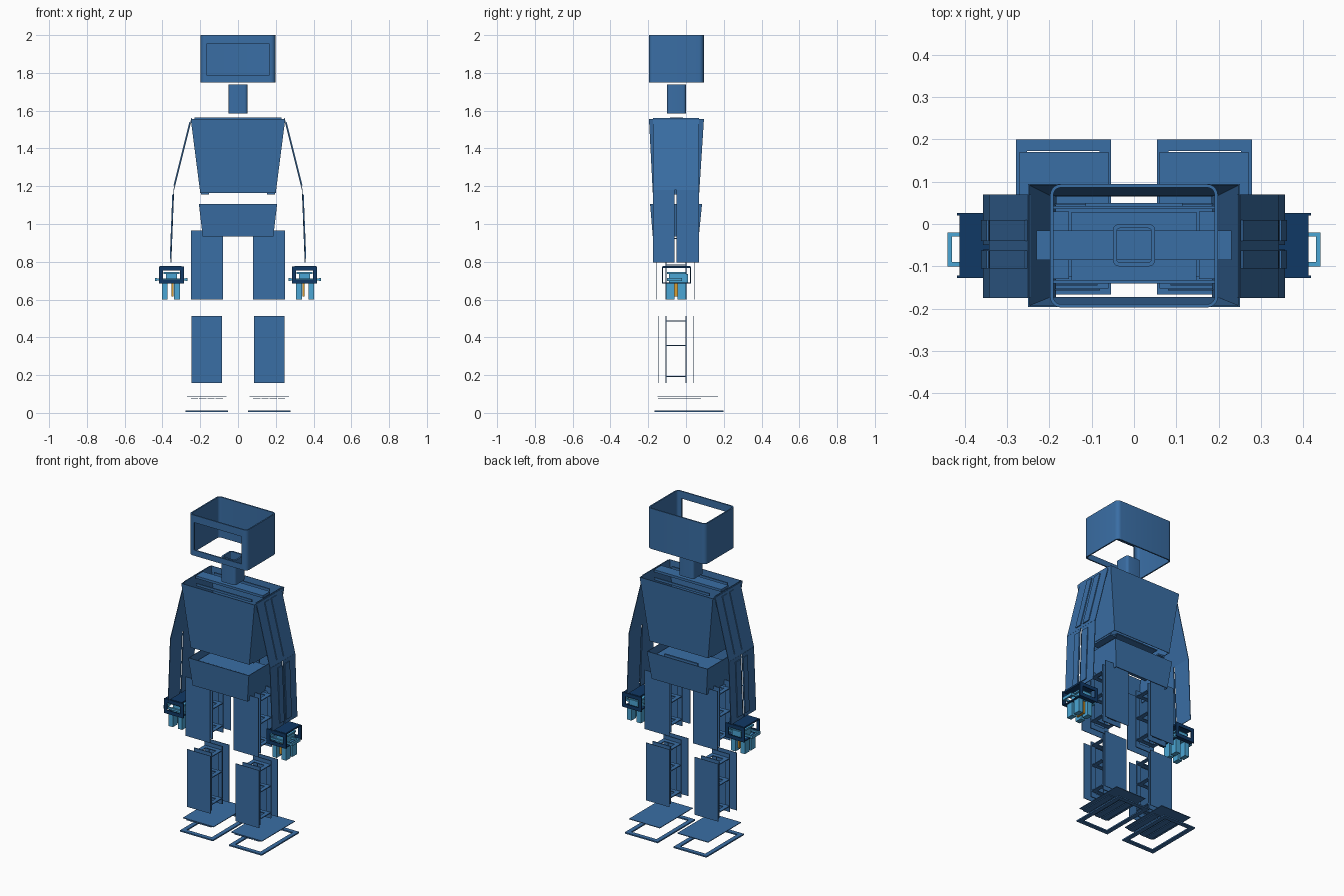
import bpy, bmesh, math
from mathutils import Vector

old = bpy.data.objects.get("Cube")
if old:
    bpy.data.objects.remove(old, do_unlink=True)


def material(name, rgb):
    m = bpy.data.materials.new(name)
    m.use_nodes = True
    m.diffuse_color = (*rgb, 1)
    m.node_tree.nodes["Principled BSDF"].inputs["Base Color"].default_value = (*rgb, 1)
    return m


steel = material("steel blue", (.042, .156, .376))
navy = material("navy", (.005, .04, .13))
sky = material("sky blue", (.07, .38, .66))
gold = material("gold", (.7, .34, .03))


def finish(name, bm, mat):
    mesh = bpy.data.meshes.new(name)
    bm.to_mesh(mesh)
    bm.free()
    mesh.materials.append(mat)
    ob = bpy.data.objects.new(name, mesh)
    bpy.context.scene.collection.objects.link(ob)
    return ob


def boxes(name, bounds, mat=steel):
    """One object out of boxes given as (x0, x1, y0, y1, z0, z1)."""
    bm = bmesh.new()
    for x0, x1, y0, y1, z0, z1 in bounds:
        vs = bmesh.ops.create_cube(bm, size=1)["verts"]
        for v in vs:
            v.co = ((x0 + x1) / 2 + v.co.x * (x1 - x0),
                    (y0 + y1) / 2 + v.co.y * (y1 - y0),
                    (z0 + z1) / 2 + v.co.z * (z1 - z0))
    return finish(name, bm, mat)


def pair(name, bounds, mat=steel):
    boxes("left_" + name, bounds, mat)
    boxes("right_" + name, [(-b[1], -b[0], *b[2:]) for b in bounds], mat)


def frame(b, axis, w):
    """Four bars of width w around the border of box b, open along axis."""
    i, j = [2 * k for k in range(3) if k != axis]
    out = []
    for low in (True, False):
        bar = list(b)
        bar[i + low] = b[i] + w if low else b[i + 1] - w
        if not low:
            bar = list(b)
            bar[i] = b[i + 1] - w
        out.append(bar)
        bar = list(b)
        bar[i], bar[i + 1] = b[i] + w, b[i + 1] - w
        if low:
            bar[j + 1] = b[j] + w
        else:
            bar[j] = b[j + 1] - w
        out.append(bar)
    return out


def outline(hx, y0, y1, r):
    if not r:
        return [(-hx, y0), (hx, y0), (hx, y1), (-hx, y1)]
    pts = []
    corners = [(-hx + r, y0 + r), (hx - r, y0 + r), (hx - r, y1 - r), (-hx + r, y1 - r)]
    for k, (cx, cy) in enumerate(corners):
        for s in range(6):
            a = math.pi + (k + s / 5) * math.pi / 2
            pts.append((cx + r * math.cos(a), cy + r * math.sin(a)))
    return pts


def tube(name, lower, upper, wall, r=0):
    """Open shell between two (z, half width, y0, y1) levels."""
    bm = bmesh.new()
    lo, hi = [[bm.verts.new((x, y, z)) for x, y in outline(hx, y0, y1, r)]
              for z, hx, y0, y1 in (lower, upper)]
    n = len(lo)
    for i in range(n):
        j = (i + 1) % n
        bm.faces.new((lo[i], lo[j], hi[j], hi[i]))
    ob = finish(name, bm, steel)
    bpy.ops.object.select_all(action="DESELECT")
    bpy.context.view_layer.objects.active = ob
    ob.select_set(True)
    mod = ob.modifiers.new("wall", "SOLIDIFY")
    mod.thickness, mod.offset = wall, -1
    bpy.ops.object.modifier_apply(modifier=mod.name)
    if r:
        bpy.ops.object.shade_smooth_by_angle()
    return ob


# Head shell with the face opening, and the neck
head = tube("head_shell", (1.75, .198, -.197, .094), (2, .198, -.197, .094), .008, .025)
cutter = boxes("face_cutter", [(-.163, .163, -.3, -.1, 1.785, 1.955)])
cut = head.modifiers.new("face", "BOOLEAN")
cut.object, cut.operation = cutter, "DIFFERENCE"
bpy.ops.object.modifier_apply(modifier=cut.name)
bpy.data.objects.remove(cutter, do_unlink=True)
tube("neck", (1.585, .05, -.1, 0), (1.738, .05, -.1, 0), .01, .015)

# Torso shells, wider at the top
tube("chest", (1.165, .2, -.176, .07), (1.555, .25, -.196, .095), .005)
tube("pelvis", (.935, .187, -.176, .068), (1.105, .207, -.19, .085), .005)

# Inner torso frame
boxes("shoulder_bar", [(-.23, .23, -.085, -.015, 1.55, 1.565)])
boxes("chest_rails", [(-.19, .19, y, y + .008, 1.535, 1.55) for y in (.035, -.14)])
boxes("chest_floor", [(-.147, .147, -.135, .028, 1.18, 1.186)])
boxes("chest_tabs", [(s * .175 - .022, s * .175 + .022, -.13, .03, 1.155, 1.165) for s in (-1, 1)])
boxes("pelvis_deck", [(-.185, .185, -.125, .04, 1.065, 1.071)])
boxes("pelvis_rail", [(-.115, .115, .04, .05, 1.07, 1.1)])


def strip(bm, a, b, y0, y1, t):
    """Slanted plate from a to b (x, z), t thick to the outside."""
    a, b = Vector((a[0], 0, a[1])), Vector((b[0], 0, b[1]))
    d = (b - a).normalized()
    n = Vector((-d.z, 0, d.x)) * t
    ring = [[bm.verts.new(p + Vector((0, y, 0))) for p in (a, b, b + n, a + n)] for y in (y0, y1)]
    bm.faces.new(ring[0])
    bm.faces.new(ring[1][::-1])
    for i in range(4):
        j = (i + 1) % 4
        bm.faces.new((ring[0][i], ring[1][i], ring[1][j], ring[0][j]))


# Arms: bent sheet plates with raised strips
shoulder, elbow, wrist = Vector((.243, 1.56)), Vector((.338, 1.18)), Vector((.353, .795))
for side, sx in (("left", 1), ("right", -1)):
    for part, a, b, spans in (
            ("upper_arm", shoulder, elbow, [(-.175, .07)]),
            ("forearm", elbow, wrist, [(-.175, -.06), (-.05, .07)])):
        bm = bmesh.new()
        for y0, y1 in spans:
            strip(bm, a, b, y0, y1, .004)
        for y0, y1 in ((-.105, -.062), (-.04, .01)):
            strip(bm, a.lerp(b, .06), a.lerp(b, .94), y0, y1, .009)
        for v in bm.verts:
            v.co.x *= sx
        bmesh.ops.recalc_face_normals(bm, faces=bm.faces)
        finish(side + "_" + part, bm, steel)

# Hands: open box of navy plates, with sky blue grip and fingers
pair("hand_cheeks", [p for y in (-.127, .02)
                     for p in frame((.285, .418, y, y + .006, .685, .775), 1, .022)], navy)
pair("hand_top", [(.3, .412, -.121, .02, .767, .777)], navy)
pair("hand_base", frame((.3, .412, -.121, .02, .685, .691), 2, .02), navy)
pair("hand_core", [(.322, .382, -.09, .01, .69, .735),
                   (.31, .395, -.1, 0, .735, .745)], sky)
pair("hand_grip", [(.27, .435, y, y + .01, .7, .712) for y in (-.1, -.03)]
     + [(x, x + .01, -.1, -.02, .697, .715) for x in (.268, .43)], sky)
pair("fingers", [(x, x + .03, y, y + .045, .6, .69)
                 for x in (.308, .372) for y in (-.105, -.045)], sky)
pair("finger_pin", [(.341, .352, -.08, -.02, .615, .69)], gold)

# Legs: outer cover plates around a ladder frame
for part, x0, x1, z0, z1, front, back, rungs in (
        ("thigh", .08, .25, .6, .965, -.157, .045, (.64, .78, .92)),
        ("shin", .086, .246, .157, .513, -.145, .036, (.19, .355, .485))):
    pair(part + "_covers", [(x0, x1, y, y + .003, z0, z1) for y in (front, back)])
    pair(part + "_rails", [p for y in (-.108, -.003)
                           for p in frame((x0 + .02, x1 - .02, y, y + .006, z0, z1), 1, .03)])
    pair(part + "_rungs", [p for z in rungs
                           for p in frame((x0 + .02, x1 - .02, -.102, -.003, z, z + .005), 2, .025)])

# Feet: ground ring, deck plate and slats underneath
pair("sole_ring", frame((.054, .279, -.167, .199, .004, .012), 2, .027))
pair("foot_deck", [(.06, .27, -.152, .17, .083, .087)])
pair("foot_slats", [(.08 + k * .044, .118 + k * .044, -.148, .08, .075, .08) for k in range(4)])
